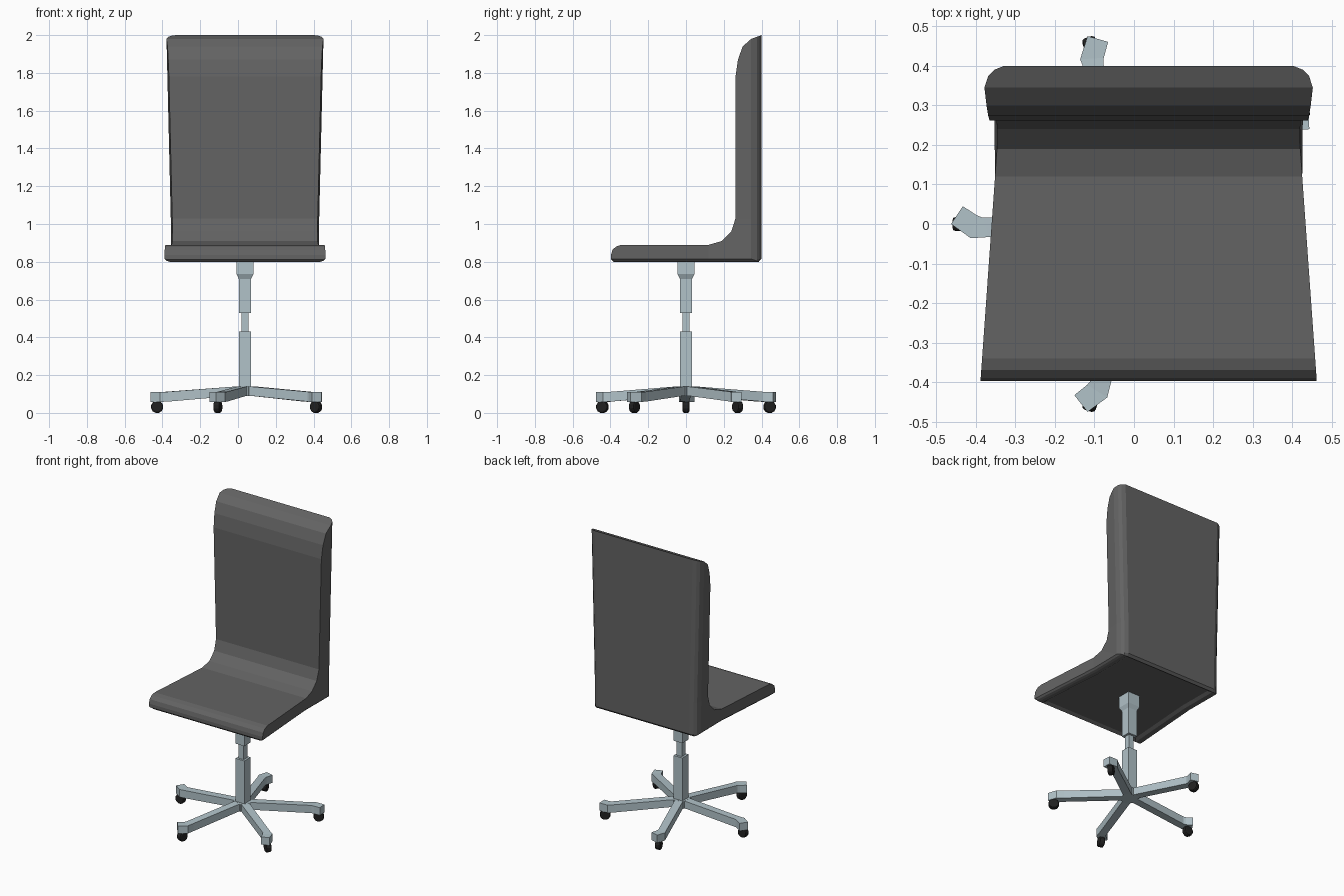
import bpy, bmesh, math
from mathutils import Matrix, Vector

if "Cube" in bpy.data.objects:
    bpy.data.objects.remove(bpy.data.objects["Cube"])

CX = 0.037  # chair axis


def material(name, rgb):
    m = bpy.data.materials.new(name)
    m.diffuse_color = (*rgb, 1)
    m.use_nodes = True
    m.node_tree.nodes["Principled BSDF"].inputs["Base Color"].default_value = m.diffuse_color
    return m


GREY = material("dark grey upholstery", (0.125, 0.125, 0.125))
METAL = material("pale blue grey metal", (0.44, 0.54, 0.58))
BLACK = material("black rubber", (0.015, 0.015, 0.015))


def finish(name, bm, mat):
    bmesh.ops.recalc_face_normals(bm, faces=bm.faces)
    me = bpy.data.meshes.new(name)
    bm.to_mesh(me)
    bm.free()
    me.materials.append(mat)
    ob = bpy.data.objects.new(name, me)
    bpy.context.collection.objects.link(ob)
    return ob


def loft(name, rings, mat):
    """Closed solid through rings with equal point counts."""
    bm = bmesh.new()
    vs = [[bm.verts.new(p) for p in r] for r in rings]
    n = len(vs[0])
    for a, b in zip(vs, vs[1:]):
        for i in range(n):
            j = (i + 1) % n
            bm.faces.new((a[i], a[j], b[j], b[i]))
    bm.faces.new(vs[0])
    bm.faces.new(vs[-1])
    return finish(name, bm, mat)


def clamp(t):
    return max(0.0, min(1.0, t))


# Seat and backrest: one side profile (y, z), layered across the width
profile = [(-.385, .80), (-.397, .812), (-.397, .835), (-.39, .862), (-.37, .881),
           (-.34, .89), (.12, .89), (.19, .91), (.24, .96), (.262, 1.03),
           (.262, 1.78), (.275, 1.87), (.30, 1.94), (.345, 1.98), (.40, 2.0),
           (.40, 1.94), (.40, 1.87), (.40, 1.78), (.40, 1.03), (.40, .815),
           (.385, .80), (.12, .80), (-.34, .80)]
side_faces = [(0, 1, 2, 3, 4, 5, 22), (5, 6, 21, 22), (6, 7, 20, 21),
              (7, 8, 9, 18, 19, 20), (9, 10, 17, 18), (10, 11, 16, 17),
              (11, 12, 15, 16), (12, 13, 14, 15)]
# inset from the side, rear limit, lower limit: rounds the rear and bottom edges
layers = [(0, .345, .815), (.01, .375, .805), (.025, .39, .80), (.05, .40, .80)]


def half_width(y, z):
    return (.383 + .042 * clamp((.2 - y) / .59) + .025 * clamp((z - .95) / 1.05)
            + .008 * clamp((y - .262) / .083))


def seat_layer(bm, side, d, ymax, zmin):
    out = []
    for y, z in profile:
        if z > 1.99:
            z = 1.98 + (ymax - .345) / .055 * .02
        y, z = min(y, ymax), max(z, zmin)
        out.append(bm.verts.new((CX + side * (half_width(y, z) - d), y, z)))
    return out


bm = bmesh.new()
rows = [seat_layer(bm, -1, *l) for l in layers] + [seat_layer(bm, 1, *l) for l in layers[::-1]]
n = len(profile)
for a, b in zip(rows, rows[1:]):
    for i in range(n):
        j = (i + 1) % n
        bm.faces.new((a[i], a[j], b[j], b[i]))
for row in (rows[0], rows[-1]):
    for f in side_faces:
        bm.faces.new([row[i] for i in f])
bmesh.ops.remove_doubles(bm, verts=bm.verts, dist=1e-5)
bmesh.ops.recalc_face_normals(bm, faces=bm.faces)
bm.normal_update()
# recessed underside panel
under = [f for f in bm.faces if f.normal.z < -.95 and abs(f.calc_center_median().x - CX) < .05]
bmesh.ops.inset_region(bm, faces=under, thickness=.02, depth=-.012, use_even_offset=True)
finish("seat_and_backrest", bm, GREY)

# Stepped square column
steps = [(.033, .12), (.033, .43), (.019, .43), (.019, .53), (.033, .53),
         (.033, .71), (.045, .735), (.045, .82)]
loft("column", [[(CX + sx * h, sy * h, z) for sx, sy in ((-1, -1), (1, -1), (1, 1), (-1, 1))]
                for h, z in steps], METAL)

# Five-sided hub
loft("hub", [[(CX + .056 * math.cos(math.radians(72 * i)), .056 * math.sin(math.radians(72 * i)), z)
              for i in range(5)] for z in (.09, .14)], METAL)

# Arms: cross-sections (right edge, left edge, bottom, top), with a kinked tip
arm = [((.03, -.027), (.03, .027), .09, .14),
       ((.06, -.026), (.06, .026), .09, .139),
       ((.42, -.016), (.405, .033), .06, .112),
       ((.435, -.022), (.45, .036), .058, .11),
       ((.47, -.045), (.50, 0), .058, .11)]

for k in range(5):
    turn = Matrix.Translation((CX, 0, 0)) @ Matrix.Rotation(math.radians(36 + 72 * k), 4, 'Z')
    loft(f"base_arm_{k + 1}",
         [[turn @ Vector((*p, z)) for p, z in ((r, lo), (l, lo), (l, hi), (r, hi))]
          for r, l, lo, hi in arm], METAL)

    # Caster wheel with softened rims, and its stem
    bm = bmesh.new()
    place = turn @ Matrix.Translation((.465, 0, .032)) @ Matrix.Rotation(math.pi / 2, 4, 'X')
    bmesh.ops.create_cone(bm, cap_ends=True, segments=12, radius1=.033, radius2=.033, depth=.036)
    rims = [e for e in bm.edges if abs(e.verts[0].co.z - e.verts[1].co.z) < 1e-4]
    bmesh.ops.bevel(bm, geom=rims, offset=.009, segments=2, profile=.5, affect='EDGES')
    bmesh.ops.rotate(bm, verts=bm.verts, matrix=Matrix.Rotation(math.radians(15), 3, 'Z'))
    bmesh.ops.transform(bm, matrix=place, verts=bm.verts)
    bmesh.ops.create_cone(bm, cap_ends=True, segments=8, radius1=.015, radius2=.015, depth=.03,
                          matrix=turn @ Matrix.Translation((.465, 0, .052)))
    finish(f"caster_{k + 1}", bm, BLACK)
